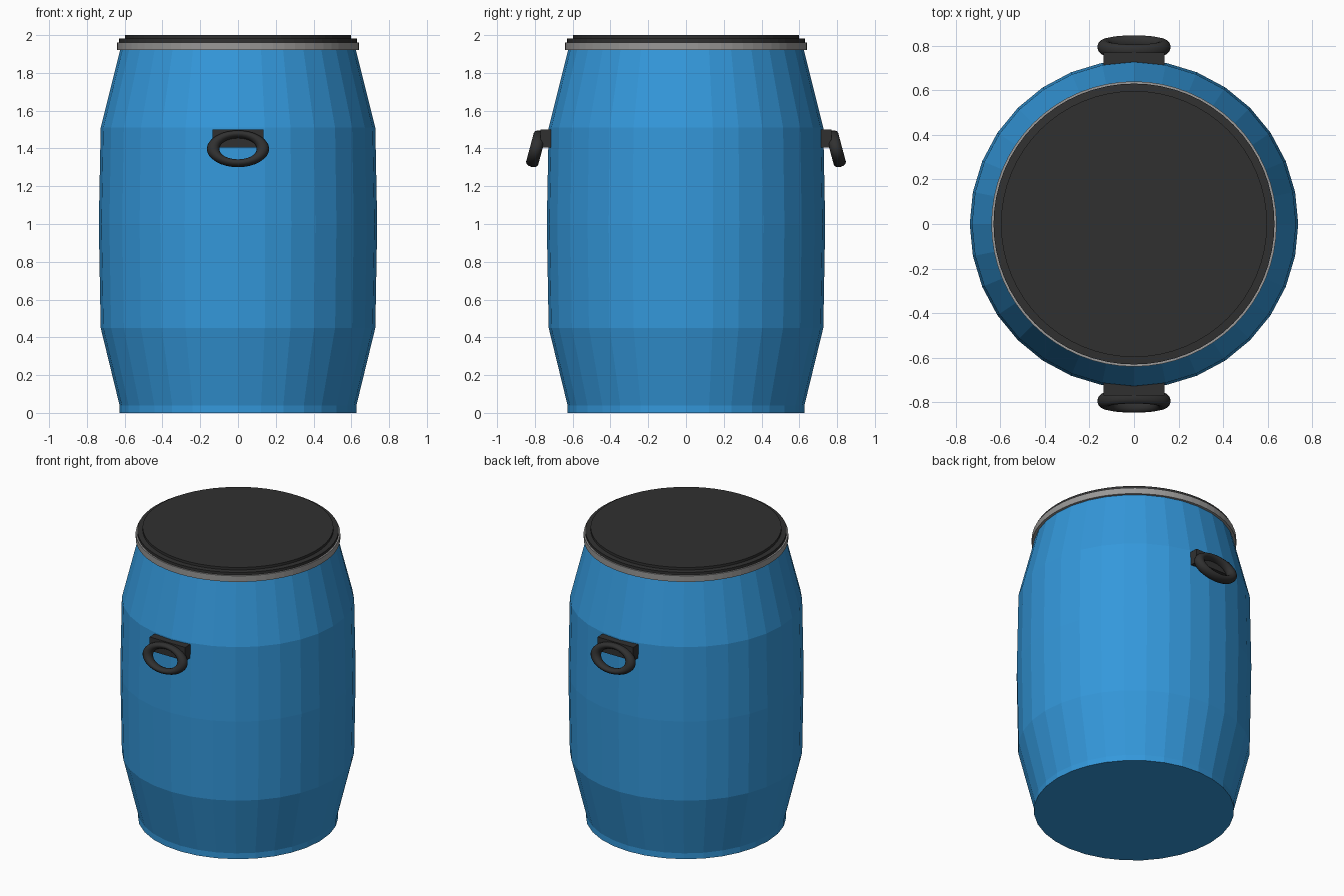
import bpy, bmesh, math
from mathutils import Matrix

if "Cube" in bpy.data.objects:
    bpy.data.objects.remove(bpy.data.objects["Cube"])


def material(name, rgb):
    m = bpy.data.materials.new(name)
    m.diffuse_color = (*rgb, 1)
    m.use_nodes = True
    m.node_tree.nodes["Principled BSDF"].inputs["Base Color"].default_value = m.diffuse_color
    return m


BLUE = material("blue plastic", (0.034, 0.314, 0.708))
BLACK = material("black plastic", (0.030, 0.030, 0.030))
GREY = material("grey metal", (0.32, 0.315, 0.31))


def finish(name, bm, mat, smooth=False):
    bmesh.ops.recalc_face_normals(bm, faces=bm.faces)
    me = bpy.data.meshes.new(name)
    bm.to_mesh(me)
    bm.free()
    me.materials.append(mat)
    for p in me.polygons:
        p.use_smooth = smooth
    ob = bpy.data.objects.new(name, me)
    bpy.context.collection.objects.link(ob)
    return ob


def lathe(name, profile, sides, mat):
    """Closed solid of revolution from (radius, z) points, capped at both ends."""
    bm = bmesh.new()
    rings = [[bm.verts.new((r * math.cos(2 * math.pi * i / sides),
                            r * math.sin(2 * math.pi * i / sides), z))
              for i in range(sides)] for r, z in profile]
    for a, b in zip(rings, rings[1:]):
        for i in range(sides):
            j = (i + 1) % sides
            bm.faces.new((a[i], a[j], b[j], b[i]))
    bm.faces.new(rings[0][::-1])
    bm.faces.new(rings[-1])
    return finish(name, bm, mat)


# Barrel body, clamp ring and stepped lid
lathe("barrel_body", [(0.627, 0), (0.627, 0.04), (0.727, 0.45), (0.737, 1.0),
                      (0.727, 1.51), (0.622, 1.93)], 32, BLUE)
lathe("clamp_ring", [(0.64, 1.92), (0.64, 1.962)], 64, GREY)
lathe("lid", [(0.63, 1.95), (0.63, 1.981), (0.597, 1.983), (0.597, 2.0)], 64, BLACK)


def handle_ring(name, side):
    """Oval torus hanging from the mount, its lower edge tilted outward."""
    bm = bmesh.new()
    n, k, major, minor = 32, 12, 0.132, 0.033
    v = [[bm.verts.new(((major + minor * math.cos(b)) * math.cos(a),
                        minor * math.sin(b),
                        0.6 * (major + minor * math.cos(b)) * math.sin(a)))
          for b in (2 * math.pi * j / k for j in range(k))]
         for a in (2 * math.pi * i / n for i in range(n))]
    for i in range(n):
        for j in range(k):
            i2, j2 = (i + 1) % n, (j + 1) % k
            bm.faces.new((v[i][j], v[i2][j], v[i2][j2], v[i][j2]))
    bm.transform(Matrix.Translation((0, side * 0.794, 1.398))
                 @ Matrix.Rotation(side * math.radians(15), 4, 'X'))
    finish(name, bm, BLACK, True)


def handle_mount(name, side):
    bm = bmesh.new()
    bmesh.ops.create_cube(bm, size=1, matrix=Matrix.Translation((0, side * 0.735, 1.453))
                          @ Matrix.Diagonal((0.272, 0.07, 0.094, 1)))
    finish(name, bm, BLACK)


# Handles front and back
for label, side in (("front", -1), ("back", 1)):
    handle_ring(label + "_handle", side)
    handle_mount(label + "_handle_mount", side)
